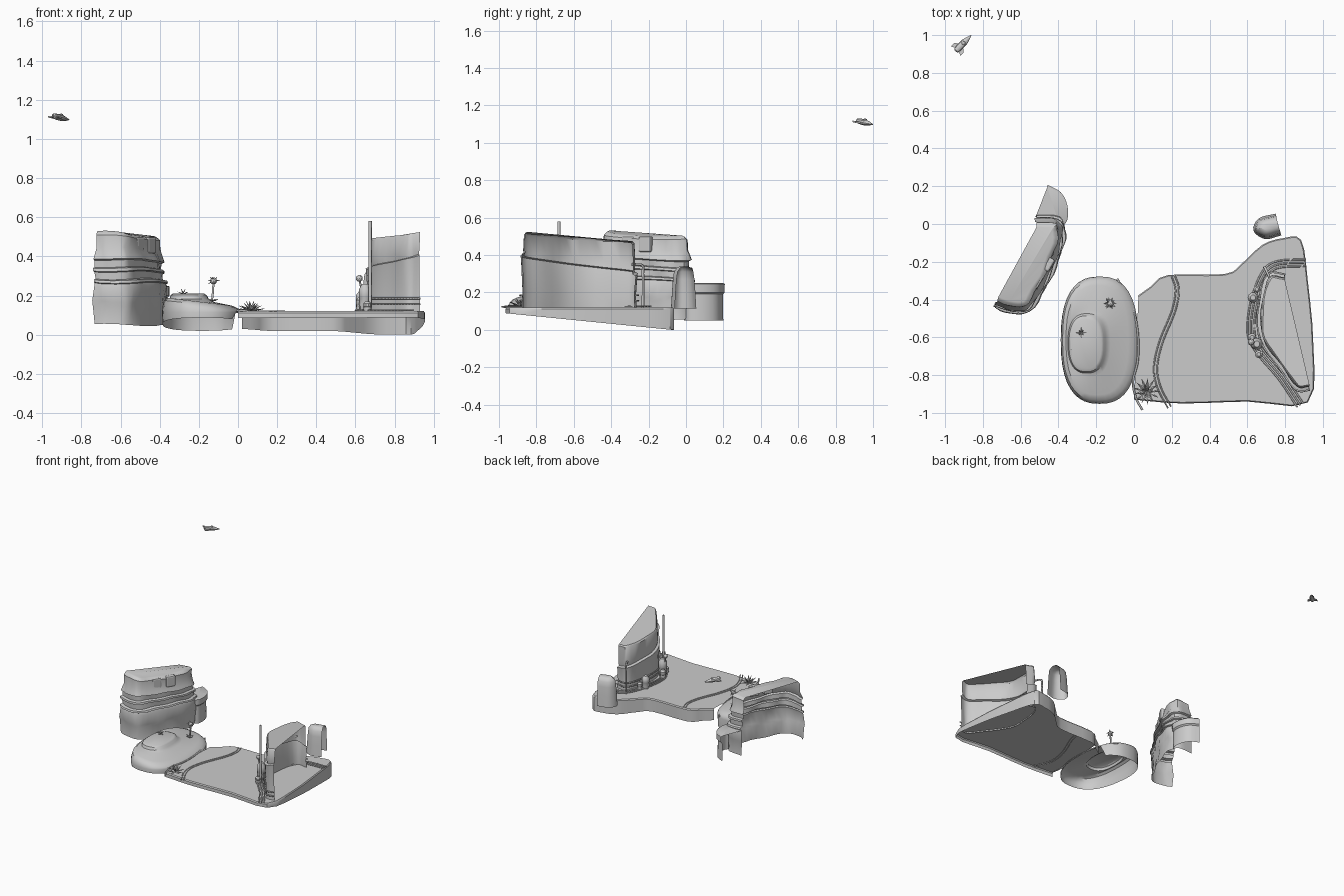
import bpy, bmesh, math
from mathutils import Vector
from math import sin, cos, pi

if "Cube" in bpy.data.objects:
    bpy.data.objects.remove(bpy.data.objects["Cube"])


def mesh(name, verts, faces, angle=35):
    me = bpy.data.meshes.new(name)
    me.from_pydata([tuple(v) for v in verts], [], faces)
    ob = bpy.data.objects.new(name, me)
    bpy.context.collection.objects.link(ob)
    bpy.ops.object.select_all(action='DESELECT')
    bpy.context.view_layer.objects.active = ob
    ob.select_set(True)
    bm = bmesh.new()
    bm.from_mesh(me)
    bmesh.ops.recalc_face_normals(bm, faces=bm.faces)
    bm.to_mesh(me)
    bm.free()
    bpy.ops.object.shade_smooth_by_angle(angle=math.radians(angle))
    return ob


def loft(name, rings, closed=False, cap=True):
    n = len(rings[0])
    verts = [v for r in rings for v in r]
    faces = []
    for i in range(len(rings) - 1):
        for j in range(n if closed else n - 1):
            k = (j + 1) % n
            faces.append((i*n + j, i*n + k, (i+1)*n + k, (i+1)*n + j))
    if cap:
        faces.append(tuple(range((len(rings) - 1)*n, len(rings)*n)))
    return mesh(name, verts, faces)


def spline(pts, k=4):
    # Catmull-Rom smoothing through the points
    p = [Vector(q) for q in pts]
    p = [2*p[0] - p[1]] + p + [2*p[-1] - p[-2]]
    out = []
    for i in range(1, len(p) - 2):
        a, b, c, d = p[i-1:i+3]
        for s in range(k):
            t = s/k
            out.append(0.5*(2*b + (c-a)*t + (2*a-5*b+4*c-d)*t*t + (3*b-a-3*c+d)*t**3))
    return out + [p[-2]]


def inset(path, d):
    # shift a plan path to its left, which is the inside
    out = []
    for i, q in enumerate(path):
        t = (path[min(i+1, len(path)-1)] - path[max(i-1, 0)]).normalized()
        out.append(Vector((q.x - t.y*d, q.y + t.x*d)))
    return out


def wall(name, pts, profile, zfun=lambda t, z: z, wob=0.004, k=4):
    path = spline(pts, k)
    n = len(path) - 1
    rings = []
    for z, d in profile:
        rings.append([(q.x + wob*sin(j*1.3 + z*30), q.y, zfun(j/n, z))
                      for j, q in enumerate(inset(path, d))])
    return loft(name, rings)


def tube(name, pts, r, k=5):
    cu = bpy.data.curves.new(name, 'CURVE')
    cu.dimensions = '3D'
    cu.bevel_depth, cu.bevel_resolution, cu.use_fill_caps = r, 1, True
    path = spline(pts, k)
    sp = cu.splines.new('POLY')
    sp.points.add(len(path) - 1)
    for s, q in zip(sp.points, path):
        s.co = (*q, 1)
    ob = bpy.data.objects.new(name, cu)
    bpy.context.collection.objects.link(ob)
    bpy.ops.object.select_all(action='DESELECT')
    bpy.context.view_layer.objects.active = ob
    ob.select_set(True)
    bpy.ops.object.convert(target='MESH')


def flat_tube(name, pts, z, r, shift=0):
    tube(name, [(q.x, q.y, z) for q in inset(spline(pts, 3), shift)], r, 2)


def lathe(name, c, profile, n=10):
    loft(name, [[(c[0] + r*cos(2*pi*j/n), c[1] + r*sin(2*pi*j/n), c[2] + z) for j in range(n)]
                for r, z in profile], True)


def rosette(name, c, n, length, width, tilts):
    # pointed, folded leaves fanning out from one centre
    verts, faces = [], []
    for i in range(n):
        a, e = 2*pi*i/n, tilts[i % len(tilts)]
        d = Vector((cos(a)*cos(e), sin(a)*cos(e), sin(e)))
        s = Vector((-sin(a), cos(a), 0))*width
        u = d.cross(s.normalized())*width*0.5
        c0, b = Vector(c), len(verts)
        m = c0 + d*length*0.4
        verts += [c0, m + s, m - u, m - s, m + u, c0 + d*length]
        for j in range(4):
            p, q = b + 1 + j, b + 1 + (j + 1) % 4
            faces += [(b, p, q), (b + 5, q, p)]
    mesh(name, verts, faces, 20)


def base_z(y):
    return max(0, -0.1*(y + 0.08))


# ground sheet with hanging skirt, open underneath
edge = [(0, -.93), (.25, -.95), (.6, -.94), (.92, -.945), (.95, -.65), (.92, -.3), (.885, -.085),
        (.79, -.075), (.68, -.11), (.57, -.21), (.48, -.265), (.18, -.27), (.09, -.33), (.02, -.38)]
edge = spline(edge, 3)
loft("ground", [[(q.x, q.y, base_z(q.y)) for q in edge], [(q.x, q.y, .112) for q in edge],
                [(q.x, q.y, .12) for q in inset(edge, .006)]])

# stepped mound at the left
rings = []
for cx, cy, rx, ry, z, tilt in [(-.183, -.615, .202, .336, None, 0), (-.183, -.615, .205, .337, .115, 0),
                                (-.184, -.615, .201, .333, .135, .012), (-.19, -.615, .188, .318, .155, .02),
                                (-.195, -.615, .165, .29, .168, .02), (-.24, -.63, .115, .18, .177, .01),
                                (-.25, -.632, .1, .158, .183, 0), (-.252, -.634, .092, .148, .202, 0),
                                (-.253, -.636, .08, .13, .21, 0)]:
    ring = []
    for j in range(40):
        a = 2*pi*j/40
        x = cx + rx*math.copysign(abs(cos(a))**.8, cos(a))
        y = cy + ry*math.copysign(abs(sin(a))**.8, sin(a))
        h = z - tilt*(x - cx)/rx if z else (.112 if x > -.02 else base_z(y))
        ring.append((x, y, h))
    rings.append(ring)
loft("mound", rings, True)

# layered left cliff, open at the back
wall("left_cliff", [(-.74, -.44), (-.66, -.47), (-.555, -.462), (-.47, -.34), (-.4, -.19), (-.365, -.05),
                    (-.40, .035), (-.52, .045)],
     [(.05, .005), (.15, .008), (.17, .002), (.25, .002), (.265, .006), (.27, -.004), (.283, 0), (.288, .022),
      (.325, .02), (.33, .008), (.345, .01), (.35, .03), (.385, .028), (.392, .014), (.41, .02),
      (.45, .034), (.51, .036), (.525, .05), (.53, .062)],
     lambda t, z: z - max(0, z - .2)*.12*t + .006*sin(t*9 + z*12), .006)
wall("left_cliff_low_ledge", [(-.385, -.02), (-.35, .02), (-.35, .1), (-.385, .17), (-.455, .21), (-.52, .04)][:5],
     [(.05, .012), (.19, .014), (.2, .004), (.245, .003), (.25, .012)], wob=0, k=3)
mesh("ledge_top", [(-.42, .0, .25), (-.36, .02, .25), (-.355, .1, .25), (-.385, .165, .25), (-.455, .205, .25),
                   (-.52, .04, .25)], [(0, 1, 2, 3, 4, 5)])

# two rounded window blocks in the left cliff
for i, (x, y) in enumerate([(-.51, -.305), (-.45, -.215)]):
    bpy.ops.mesh.primitive_cube_add(size=1, location=(x, y, .457), rotation=(0, 0, math.radians(-30)))
    ob = bpy.context.object
    ob.name = f"window_{i}"
    ob.scale = (.035, .075, .085)
    bpy.ops.object.transform_apply(location=False, rotation=False)
    bev = ob.modifiers.new("bevel", 'BEVEL')
    bev.width, bev.segments = .01, 2

# right cliff with a slanting ledge, open at the back
cliff = [(.80, -.275), (.71, -.275), (.665, -.44), (.675, -.61), (.77, -.75), (.86, -.87), (.93, -.87)]
wall("right_cliff", cliff,
     [(.11, 0), (.2, .004), (.35, -.004), (.362, -.006), (.368, .012), (.4, .008), (.49, .012), (.505, .02)],
     lambda t, z: z + max(0, min(1, (z - .15)/.2))*(-.075 + .12*t)*(1 - max(0, z - .36)*4) - .01*(z > .49)*(1 - t),
     .003)

# ground pipes and wall rails around the right cliff
run = [(.91, -.205), (.76, -.215), (.69, -.27), (.635, -.42), (.62, -.58), (.67, -.68), (.78, -.81), (.88, -.96)]
for i in range(3):
    flat_tube(f"ground_pipe_{i}", run, .125, .005, (i - 1)*.018)
for i, z in enumerate([.155, .185]):
    flat_tube(f"wall_rail_{i}", cliff, z, .005, -.008)
tube("tall_pipe", [(.675, -.68, .12), (.675, -.68, .35), (.675, -.68, .58)], .009, 2)
tube("bent_pipe", [(.69, -.23, .12), (.69, -.23, .3), (.695, -.235, .345), (.72, -.29, .35)], .007)

# barrels and round bushes beside the pipes
for i, (x, y, r, h) in enumerate([(.63, -.39, .028, .1), (.65, -.635, .032, .14), (.625, -.6, .022, .07),
                                  (.66, -.69, .02, .05), (.65, -.345, .018, .06)]):
    lathe(f"barrel_{i}", (x, y, .12), [(r*.8, 0), (r, h*.2), (r*.9, h*.45), (r, h*.5), (r, h*.8), (r*.5, h)])
tube("bush_stem", [(.63, -.63, .2), (.628, -.63, .24), (.62, -.625, .285)], .005)
bpy.ops.mesh.primitive_ico_sphere_add(subdivisions=2, radius=.018, location=(.62, -.625, .288))
bpy.context.object.name = "bush_ball"

# raised lines along the path
for i in range(2):
    flat_tube(f"path_line_{i}", [(.2, -.28), (.22, -.35), (.2, -.46), (.135, -.62), (.105, -.76), (.125, -.87),
                                 (.18, -.975)], .121, .004, i*.018)
flat_tube("mound_line", [(-.09, -.29), (-.02, -.41), (.018, -.56), (.02, -.72), (-.005, -.83), (.01, -.92),
                         (.045, -.985)], .123, .006)

# plants
rosette("spiky_plant_low", (.065, -.885, .122), 13, .075, .009, [.15, .4])
rosette("spiky_plant_top", (.065, -.885, .122), 7, .06, .008, [.8, 1.1])
rosette("mound_plant", (-.28, -.575, .21), 8, .032, .005, [.3, 1.0])
tube("flower_stem", [(-.135, -.42, .16), (-.128, -.42, .22), (-.125, -.42, .28)], .006)
bpy.ops.mesh.primitive_ico_sphere_add(subdivisions=2, radius=.018, location=(-.125, -.42, .275))
bpy.context.object.name = "flower_head"
rosette("flower_petals", (-.125, -.42, .275), 10, .035, .007, [.1, .7, -.5])
rosette("flower_leaves", (-.13, -.42, .17), 6, .035, .008, [.4])

# standing rock at the back, a shell open to the back right
wall("standing_rock", [(.75, .055), (.66, .03), (.632, -.035), (.695, -.08), (.78, -.06)],
     [(.115, 0), (.2, .005), (.27, .01), (.31, .016), (.33, .03), (.338, .045)], wob=0)

# small flying craft: body of rings, two wings, fin
d, s, o = Vector((.7, .71, -.17)), Vector((.71, -.7, 0)), Vector((-.945, .915, 1.118))
rings = [[o + d*t + s*r*cos(2*pi*j/10) + Vector((0, 0, r*.9*sin(2*pi*j/10))) for j in range(10)]
         for t, r in [(0, .008), (.006, .015), (.03, .018), (.065, .018), (.09, .012), (.118, .002)]]
loft("craft_body", rings, True)
for side in (-1, 1):
    p = [o + d*.055, o + d*.02, o + d*.0 + s*.036*side, o + d*.025 + s*.036*side]
    mesh(f"craft_wing_{side}", p + [q - Vector((0, 0, .008)) for q in p],
         [(0, 1, 2, 3), (7, 6, 5, 4)] + [(i, (i+1) % 4, 4 + (i+1) % 4, 4 + i) for i in range(4)])
lathe("craft_canopy", o + d*.06, [(.012, .008), (.01, .017), (.004, .021)], 8)
